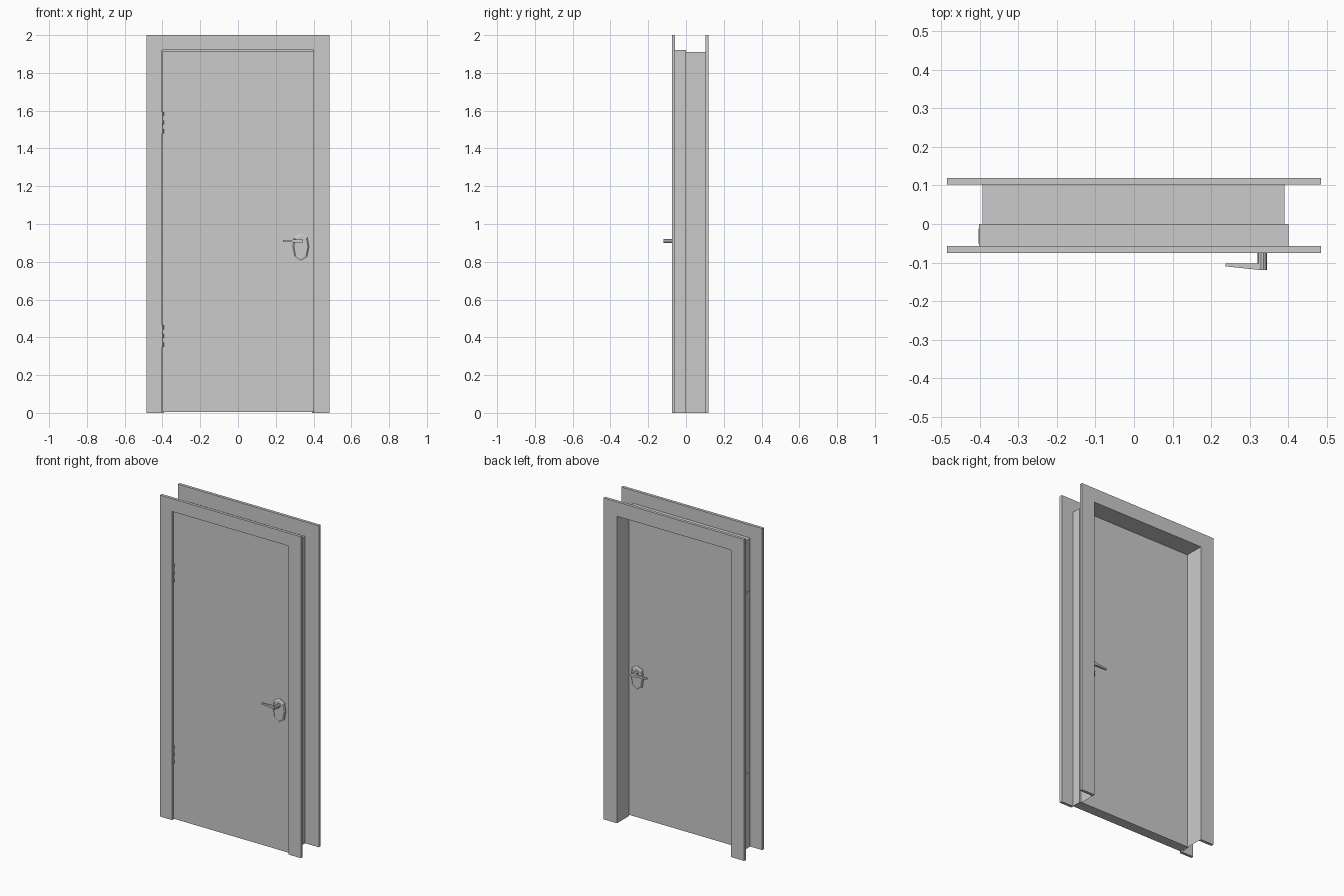
import bpy, bmesh, math
from mathutils import Vector

if "Cube" in bpy.data.objects:
    bpy.data.objects.remove(bpy.data.objects["Cube"])

FRONT, BACK = -0.075, 0.12          # outer faces of the two casings
TRIM = 0.018                        # casing thickness
DOOR_F, DOOR_B = -0.065, 0.0        # door leaf faces


def finish(name, bm, normals=True):
    if normals:
        bmesh.ops.recalc_face_normals(bm, faces=bm.faces)
    me = bpy.data.meshes.new(name)
    bm.to_mesh(me)
    bm.free()
    ob = bpy.data.objects.new(name, me)
    bpy.context.collection.objects.link(ob)
    return ob


def box(name, lo, hi):
    bm = bmesh.new()
    bmesh.ops.create_cube(bm, size=1)
    for v in bm.verts:
        v.co = Vector([l + (c + 0.5) * (h - l) for c, l, h in zip(v.co, lo, hi)])
    return finish(name, bm)


def loft(name, loops, caps=True, closed=True):
    """Skin a series of equal-length point loops."""
    bm = bmesh.new()
    rows = [[bm.verts.new(p) for p in loop] for loop in loops]
    n = len(rows[0])
    for a, b in zip(rows, rows[1:]):
        for i in range(n if closed else n - 1):
            j = (i + 1) % n
            bm.faces.new((a[i], a[j], b[j], b[i]))
    if caps:
        bm.faces.new(rows[0])
        bm.faces.new(rows[-1])
    return finish(name, bm)


def arch(y, x0, x1, top):
    return [(x0, y, 0), (x0, y, top), (x1, y, top), (x1, y, 0)]


def casing(name, y, x0, x1, top):
    outline = [(-0.485, 0), (-0.485, 2), (0.485, 2), (0.485, 0),
               (x1, 0), (x1, top), (x0, top), (x0, 0)]
    loft(name, [[(x, yy, z) for x, z in outline] for yy in (y, y + TRIM)])


def circle_y(cx, cz, r, y, n=10):
    return [(cx + r * math.cos(2 * math.pi * i / n), y,
             cz + r * math.sin(2 * math.pi * i / n)) for i in range(n)]


# Frame: two flat casings joined by a stepped jamb sheet
wide, narrow = (-0.402, 0.401, 1.92), (-0.393, 0.391, 1.91)
casing("front_casing", FRONT, *wide)
casing("back_casing", BACK - TRIM, *narrow)
loft("jamb", [arch(FRONT + TRIM, *wide), arch(0, *wide),
              arch(0, *narrow), arch(BACK - TRIM, *narrow)],
     caps=False, closed=False)

# Door leaf
box("door_leaf", (-0.399, DOOR_F, 0.006), (0.399, DOOR_B - 0.001, 1.917))

# Hinges: leaf plate in the jamb and a knuckle barrel in pieces
for label, z in (("lower", 0.35), ("upper", 1.48)):
    box(label + "_hinge_plate", (-0.404, -0.05, z), (-0.3995, -0.012, z + 0.115))
    for k in range(5):
        r = 0.0065 if k % 2 == 0 else 0.0055
        za, zb = z + k * 0.023, z + k * 0.023 + 0.022
        loft(f"{label}_hinge_knuckle_{k + 1}",
             [[(-0.399 + r * math.cos(i * math.pi / 4),
                -0.067 + r * math.sin(i * math.pi / 4), zz) for i in range(8)]
              for zz in (za, zb)])

# Handle sets, mirrored about the middle of the door
PLATE = [(0.333, 0.95), (0.367, 0.932), (0.376, 0.88), (0.365, 0.824),
         (0.333, 0.803), (0.301, 0.824), (0.29, 0.88), (0.299, 0.932)]


def handle(side, fy):
    def ring(scale, d):
        return [(0.333 + (x - 0.333) * scale, fy(d), 0.877 + (z - 0.877) * scale)
                for x, z in PLATE]
    # d is the distance out from the door face
    loft(side + "_handle_plate", [ring(1, 0), ring(1, 0.005), ring(0.86, 0.010)])
    loft(side + "_handle_shaft", [circle_y(0.333, 0.91, 0.012, fy(d))
                                  for d in (0.005, 0.054)])

    def section(x, d0, d1, h):
        return [(x, fy(d0), 0.91 - h), (x, fy(d1), 0.91 - h),
                (x, fy(d1), 0.91 + h), (x, fy(d0), 0.91 + h)]
    loft(side + "_handle_lever", [section(0.238, 0.038, 0.045, 0.005),
                                  section(0.333, 0.038, 0.055, 0.008)])


handle("front", lambda d: DOOR_F - d)
handle("back", lambda d: DOOR_B - 0.001 + d)
